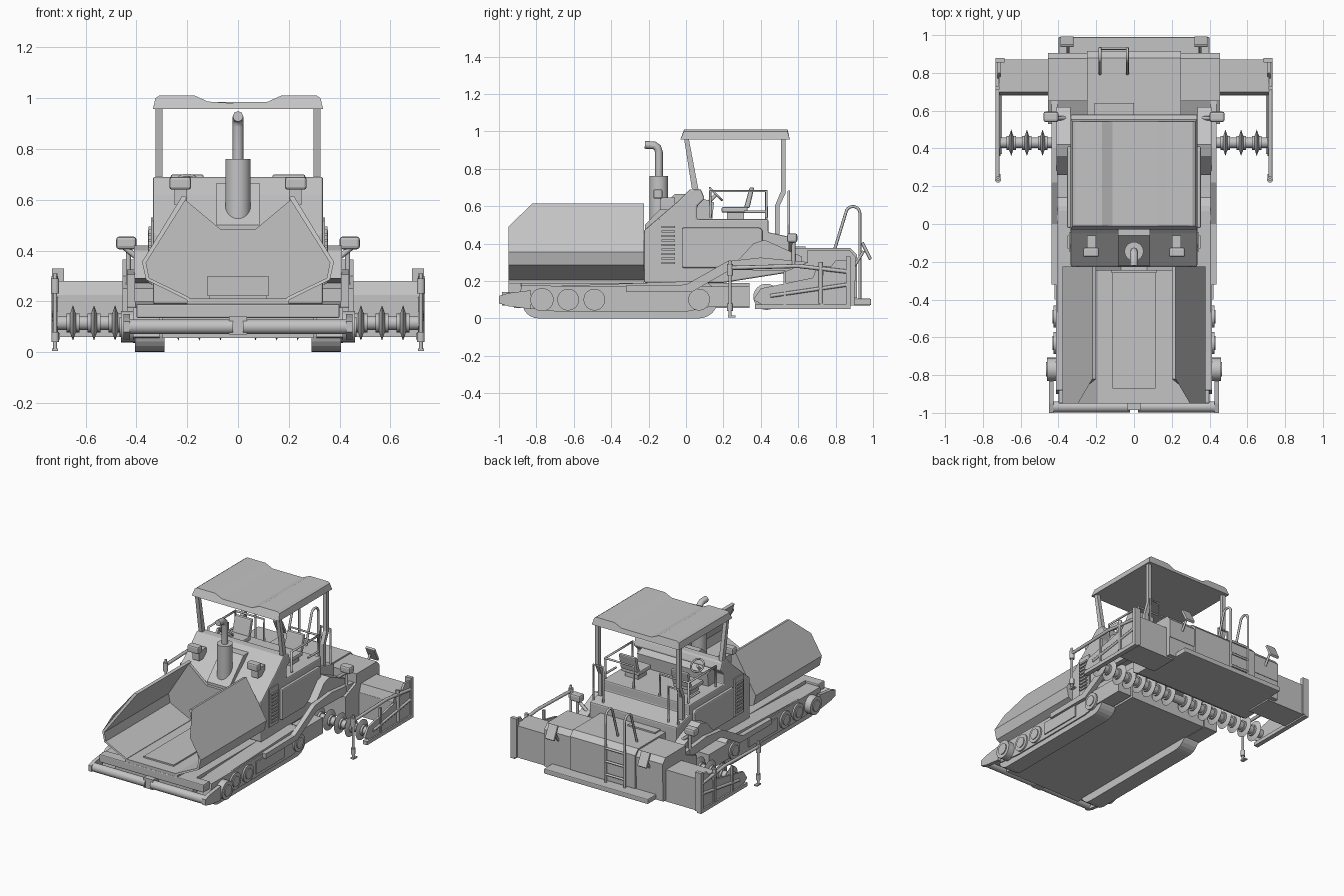
import bpy, bmesh, math
from mathutils import Vector

grey = bpy.data.materials.new("machine_grey")
grey.diffuse_color = (0.55, 0.55, 0.55, 1)


def finish(name, bm, bevel=0.0, smooth=False):
    bmesh.ops.recalc_face_normals(bm, faces=bm.faces)
    me = bpy.data.meshes.new(name)
    bm.to_mesh(me)
    bm.free()
    me.materials.append(grey)
    ob = bpy.data.objects.new(name, me)
    bpy.context.collection.objects.link(ob)
    if bevel:
        m = ob.modifiers.new("bevel", 'BEVEL')
        m.width, m.segments = bevel, 2
    if smooth:
        bpy.context.view_layer.objects.active = ob
        ob.select_set(True)
        bpy.ops.object.shade_smooth_by_angle(angle=math.radians(35))
        ob.select_set(False)
    return ob


def prism(name, pts, axis, a, b, bevel=0.0):
    """Extrude a 2D outline along an axis: x uses (y,z), y uses (x,z), z uses (x,y)."""
    bm = bmesh.new()
    put = {'x': lambda p, t: (t, p[0], p[1]), 'y': lambda p, t: (p[0], t, p[1]),
           'z': lambda p, t: (p[0], p[1], t)}[axis]
    lo = [bm.verts.new(put(p, a)) for p in pts]
    hi = [bm.verts.new(put(p, b)) for p in pts]
    bm.faces.new(lo)
    bm.faces.new(hi)
    n = len(pts)
    for i in range(n):
        j = (i + 1) % n
        bm.faces.new((lo[i], lo[j], hi[j], hi[i]))
    return finish(name, bm, bevel)


def box(name, x0, x1, y0, y1, z0, z1, bevel=0.0):
    return prism(name, [(x0, y0), (x1, y0), (x1, y1), (x0, y1)], 'z', z0, z1, bevel)


def rod(name, p, q, r, r2=None, seg=20):
    p, q = Vector(p), Vector(q)
    bm = bmesh.new()
    bmesh.ops.create_cone(bm, cap_ends=True, segments=seg, radius1=r,
                          radius2=r if r2 is None else r2, depth=(q - p).length)
    rot = (q - p).to_track_quat('Z', 'Y').to_matrix().to_4x4()
    bmesh.ops.transform(bm, matrix=rot, verts=bm.verts)
    bmesh.ops.translate(bm, vec=(p + q) / 2, verts=bm.verts)
    return finish(name, bm, smooth=True)


def tube(name, pts, r=0.007, closed=False):
    cu = bpy.data.curves.new(name, 'CURVE')
    cu.dimensions, cu.bevel_depth, cu.bevel_resolution = '3D', r, 2
    cu.use_fill_caps = True
    sp = cu.splines.new('POLY')
    sp.points.add(len(pts) - 1)
    for v, p in zip(sp.points, pts):
        v.co = (*p, 1)
    sp.use_cyclic_u = closed
    cu.materials.append(grey)
    ob = bpy.data.objects.new(name, cu)
    bpy.context.collection.objects.link(ob)


def arc(cy, cz, r, a0, a1, n=12):
    return [(cy + r * math.cos(math.radians(a0 + (a1 - a0) * i / n)),
             cz + r * math.sin(math.radians(a0 + (a1 - a0) * i / n))) for i in range(n + 1)]


# chassis and engine body
box("chassis", -0.3, 0.3, -0.92, 0.34, 0.055, 0.19)
prism("body", [(-0.225, 0.19), (-0.225, 0.47), (-0.05, 0.62), (0.02, 0.69), (0.08, 0.69), (0.1, 0.64),
               (0.06, 0.6), (0.06, 0.53), (0.44, 0.53), (0.44, 0.46), (0.58, 0.43), (0.58, 0.25),
               (0.2, 0.19)], 'x', -0.335, 0.335, 0.008)
prism("exhaust_housing", [(-0.22, 0.4), (-0.22, 0.5), (-0.06, 0.665), (0.02, 0.665), (0.02, 0.4)],
      'x', -0.085, 0.085)

# hopper: bent side wings, floor, notched back wall
for s in (-1, 1):
    outer = [(0.22, 0.615), (0.378, 0.355), (0.362, 0.285), (0.19, 0.2)]
    inner = [(0.19, 0.215), (0.35, 0.292), (0.362, 0.352), (0.2, 0.61)]
    wing = prism("hopper_wing", [(s * x, z) for x, z in outer + inner], 'y', -0.95, -0.225)
    for v in wing.data.vertices:  # clipped upper front corner
        if v.co.y < -0.9 and v.co.z > 0.6:
            v.co.y = -0.82
    bm = bmesh.new()  # triangle closing the clipped corner
    vs = [(s * 0.22, -0.82, 0.615), (s * 0.378, -0.95, 0.355), (s * 0.296, -0.95, 0.49)]
    bm.faces.new([bm.verts.new(v) for v in vs])
    finish("wing_corner", bm)
box("hopper_floor", -0.2, 0.2, -0.95, -0.225, 0.19, 0.212)
box("conveyor_strip", -0.115, 0.115, -0.87, -0.225, 0.21, 0.222)
prism("hopper_back", [(-0.19, 0.2), (0.19, 0.2), (0.36, 0.285), (0.375, 0.355), (0.22, 0.61), (0.07, 0.485),
                      (-0.07, 0.485), (-0.22, 0.61), (-0.375, 0.355), (-0.36, 0.285)], 'y', -0.245, -0.225)
box("conveyor_tunnel", -0.12, 0.12, -0.26, -0.24, 0.22, 0.3)

# canopy with a sunken centre channel
canopy = prism("canopy", [(-0.335, 0.957), (-0.325, 1.0), (-0.31, 1.01), (-0.17, 1.01), (-0.115, 0.985),
                          (0.115, 0.985), (0.17, 1.01), (0.31, 1.01), (0.325, 1.0), (0.335, 0.957)],
               'y', -0.03, 0.555)
for v in canopy.data.vertices:
    if v.co.z > 0.97:
        v.co.y += 0.02 if v.co.y < 0.2 else -0.012

# exhaust stack
rod("muffler", (0, -0.145, 0.46), (0, -0.145, 0.76), 0.05, seg=28)
tube("exhaust_pipe", [(0, -0.145, 0.75), (0, -0.145, 0.89), (0, -0.152, 0.912), (0, -0.17, 0.925),
                      (0, -0.22, 0.928)], 0.021)

# push rollers and front bumper
box("bumper", -0.4, 0.4, -0.95, -0.88, 0.135, 0.19, 0.006)
box("roller_bracket", -0.035, 0.035, -0.985, -0.9, 0.07, 0.14)

for s in (-1, 1):
    def X(a, b):
        return sorted((s * a, s * b))

    # canopy posts
    prism("front_post", [(0.07, 0.67), (0.035, 0.67), (-0.01, 0.96), (0.015, 0.96)], 'x', *X(0.298, 0.325))
    prism("rear_post", [(0.508, 0.96), (0.508, 0.68), (0.475, 0.6), (0.475, 0.43), (0.5, 0.43), (0.5, 0.6),
                        (0.533, 0.67), (0.533, 0.96)], 'x', *X(0.298, 0.325))
    # side hatch and grille
    prism("side_hatch", [(-0.02, 0.27), (0.23, 0.27), (0.41, 0.39), (0.41, 0.47), (0.395, 0.485),
                         (-0.02, 0.485)], 'x', *X(0.33, 0.355), 0.008)
    box("grille_frame", *X(0.33, 0.343), -0.145, -0.045, 0.265, 0.53)
    for i in range(9):
        box("grille_slat", *X(0.34, 0.352), -0.13, -0.06, 0.29 + i * 0.024, 0.302 + i * 0.024)
    # headlights
    box("headlight", *X(0.185, 0.27), -0.175, -0.125, 0.64, 0.69, 0.01)
    box("headlight_mount", *X(0.2, 0.25), -0.14, -0.06, 0.58, 0.645)
    # tracks: belt, side frame, wheels
    belt = arc(0.07, 0.1, 0.1, 90, -90) + arc(-0.79, 0.085, 0.085, 270, 90)
    prism("track", belt, 'x', *X(0.29, 0.405))
    prism("track_frame", [(-0.9, 0.06), (-0.68, 0.035), (0.0, 0.035), (0.12, 0.06), (0.34, 0.06), (0.34, 0.17),
                          (-0.88, 0.175)], 'x', *X(0.31, 0.414))
    box("track_panel", *X(0.41, 0.422), -0.4, -0.09, 0.06, 0.145)
    for y, r, w in ((-0.77, 0.062, 0.46), (-0.63, 0.058, 0.425), (-0.49, 0.058, 0.425), (0.07, 0.058, 0.425)):
        rod("track_wheel", (s * 0.4, y, 0.1), (s * w, y, 0.1), r, seg=24)
        rod("wheel_hub", (s * w, y, 0.1), (s * (w + 0.006), y, 0.1), r * 0.62)
    # front bracket and push roller
    prism("front_bracket", [(-1.0, 0.08), (-0.95, 0.065), (-0.83, 0.05), (-0.83, 0.15), (-0.95, 0.135),
                            (-1.0, 0.12)], 'x', *X(0.425, 0.45))
    rod("push_roller", (s * 0.02, -0.968, 0.1), (s * 0.44, -0.968, 0.1), 0.029)
    # tow arm
    prism("tow_arm", [(-0.32, 0.14), (0.03, 0.14), (0.24, 0.26), (0.66, 0.25), (0.66, 0.3), (0.4, 0.325),
                      (0.22, 0.305), (0.0, 0.18), (-0.32, 0.175)], 'x', *X(0.405, 0.438))
    prism("arm_lift_plate", [(0.26, 0.29), (0.62, 0.27), (0.62, 0.33), (0.42, 0.42), (0.36, 0.4)],
          'x', *X(0.335, 0.41))
    # side lamps on brackets
    box("side_lamp", *X(0.4, 0.48), 0.54, 0.595, 0.405, 0.455, 0.012)
    tube("lamp_arm", [(s * 0.3, 0.56, 0.3), (s * 0.37, 0.56, 0.35), (s * 0.45, 0.56, 0.415)], 0.011)
    rod("arm_pole", (s * 0.432, 0.575, 0.2), (s * 0.432, 0.575, 0.41), 0.01)
    tube("access_rail", [(s * 0.325, 0.55, 0.43), (s * 0.325, 0.55, 0.68), (s * 0.25, 0.55, 0.68),
                         (s * 0.25, 0.55, 0.43)])
    # auger with tapered flights
    rod("auger_shaft", (0, 0.43, 0.115), (s * 0.71, 0.43, 0.115), 0.028)
    for i in range(8):
        x = s * (0.069 + i * 0.083)
        for d in (-1, 1):
            rod("auger_flight", (x, 0.43, 0.115), (x + d * 0.014, 0.43, 0.115), 0.07, 0.03, 24)
        rod("auger_collar", (x - 0.025, 0.43, 0.115), (x + 0.025, 0.43, 0.115), 0.037)
    # screed extension and end plate
    box("screed_extension", *X(0.4, 0.715), 0.68, 0.87, 0.06, 0.225)
    prism("extension_top", [(0.68, 0.22), (0.87, 0.22), (0.87, 0.28), (0.7, 0.28)], 'x', *X(0.4, 0.715))
    prism("end_plate", [(0.36, 0.1), (0.42, 0.065), (0.87, 0.065), (0.87, 0.31), (0.8, 0.31), (0.74, 0.23),
                        (0.4, 0.16)], 'x', *X(0.708, 0.722))
    box("end_plate_skid", *X(0.7, 0.732), 0.37, 0.88, 0.05, 0.075)
    box("end_plate_post", *X(0.685, 0.732), 0.855, 0.88, 0.06, 0.33)
    for y in (0.52, 0.72):
        box("end_plate_rib", *X(0.715, 0.73), y, y + 0.015, 0.07, 0.25)
    tube("end_plate_bar", [(s * 0.722, 0.23, 0.27), (s * 0.722, 0.6, 0.28), (s * 0.722, 0.86, 0.25)], 0.011)
    tube("end_plate_brace", [(s * 0.722, 0.45, 0.12), (s * 0.722, 0.86, 0.18)], 0.01)
    # height sensor and end jack
    rod("sensor_rod", (s * 0.72, 0.235, 0.01), (s * 0.72, 0.235, 0.31), 0.008)
    rod("sensor_grip", (s * 0.72, 0.235, 0.23), (s * 0.72, 0.235, 0.29), 0.016)
    rod("sensor_weight", (s * 0.72, 0.235, 0.04), (s * 0.72, 0.235, 0.08), 0.015)
    box("sensor_foot", *X(0.708, 0.732), 0.225, 0.265, 0.005, 0.014)
    rod("end_jack", (s * 0.722, 0.72, 0.08), (s * 0.722, 0.72, 0.3), 0.012)
    # rear control panels on stalks
    tube("panel_stalk", [(s * 0.35, 0.9, 0.28), (s * 0.35, 0.95, 0.36)], 0.008)
    prism("control_panel", [(0.935, 0.4), (0.95, 0.41), (0.995, 0.32), (0.98, 0.31)], 'x', *X(0.32, 0.39), 0.005)
    # seats and platform rails
    box("seat_base", *X(0.15, 0.25), 0.22, 0.31, 0.53, 0.57)
    box("seat_cushion", *X(0.13, 0.27), 0.19, 0.33, 0.565, 0.595, 0.008)
    prism("seat_back", [(0.31, 0.59), (0.34, 0.59), (0.365, 0.7), (0.34, 0.7)], 'x', *X(0.135, 0.265), 0.008)
    tube("side_rail", [(s * 0.32, 0.13, 0.54), (s * 0.32, 0.13, 0.68), (s * 0.32, 0.43, 0.68),
                       (s * 0.32, 0.43, 0.54)], 0.008)
    tube("side_rail_mid", [(s * 0.32, 0.31, 0.57), (s * 0.32, 0.43, 0.57)])
    tube("rear_rail", [(s * 0.32, 0.43, 0.68), (s * 0.1, 0.43, 0.68), (s * 0.1, 0.43, 0.53)])

# operator console and steering wheel
prism("console", [(0.06, 0.53), (0.14, 0.53), (0.15, 0.62), (0.06, 0.65)], 'x', -0.27, 0.27)
tube("steering_column", [(-0.2, 0.1, 0.6), (-0.2, 0.16, 0.66)], 0.01)
tube("steering_wheel", [(-0.2 + 0.045 * math.cos(i * math.pi / 8), 0.16 + 0.032 * math.sin(i * math.pi / 8),
                         0.665 - 0.032 * math.sin(i * math.pi / 8)) for i in range(16)], 0.006, True)

# screed body, rear step
prism("screed", [(0.58, 0.07), (0.9, 0.07), (0.9, 0.25), (0.88, 0.3), (0.65, 0.3), (0.53, 0.25), (0.53, 0.1)],
      'x', -0.455, 0.455)
prism("screed_cover", [(0.56, 0.25), (0.56, 0.375), (0.88, 0.375), (0.915, 0.34), (0.915, 0.11), (0.7, 0.11)],
      'x', -0.25, 0.25)
for s in (-1, 1):
    prism("screed_shoulder", [(0.65, 0.28), (0.65, 0.365), (0.875, 0.365), (0.905, 0.33), (0.905, 0.2)],
          'x', *sorted((s * 0.25, s * 0.455)))
box("rear_step", -0.4, 0.4, 0.87, 0.99, 0.07, 0.105, 0.006)
box("deck_hatch", -0.21, 0.0, 0.56, 0.64, 0.37, 0.385)

# rear ladder with looped handrails
for x in (-0.18, -0.035):
    loop = [(0.93, 0.1), (0.93, 0.5)] + arc(0.892, 0.56, 0.038, 0, 150, 8) + [(0.795, 0.37)]
    tube("ladder_rail", [(x, y, z) for y, z in loop], 0.008)
for z in (0.16, 0.25, 0.34):
    tube("ladder_rung", [(-0.18, 0.93, z), (-0.035, 0.93, z)], 0.008)
